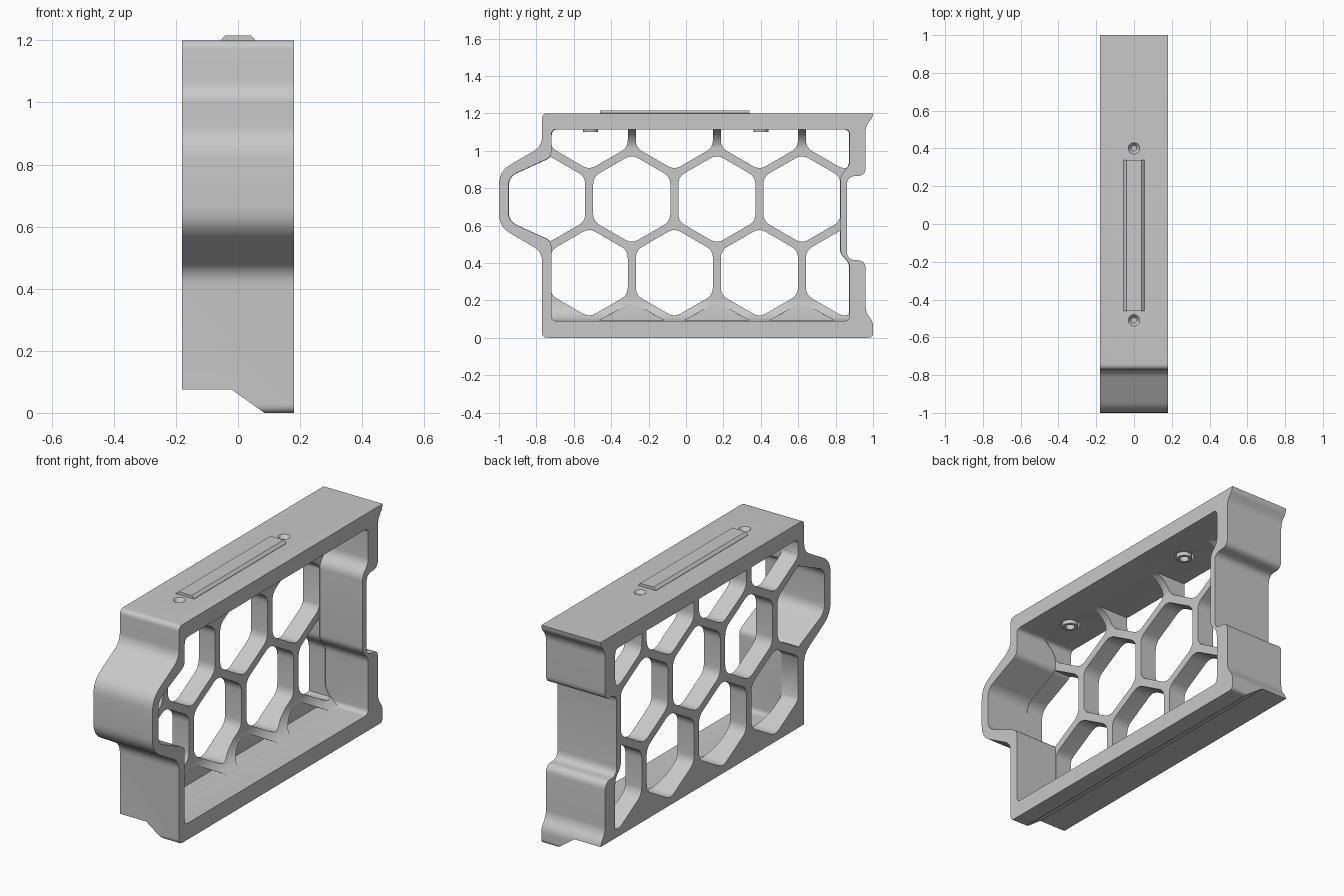
import bpy, bmesh, math
from mathutils import Vector

if "Cube" in bpy.data.objects:
    bpy.data.objects.remove(bpy.data.objects["Cube"], do_unlink=True)

grey = bpy.data.materials.new("plain grey")
grey.use_nodes = True
color = (0.58, 0.58, 0.58, 1)
grey.diffuse_color = color
grey.node_tree.nodes["Principled BSDF"].inputs["Base Color"].default_value = color


def rounded(points, steps=6):
    """Round each corner (u, v, size) of a closed outline."""
    out, n = [], len(points)
    for i, (u, v, d) in enumerate(points):
        p = Vector((u, v))
        if d == 0:
            out.append(p)
            continue
        before = Vector(points[i - 1][:2]) - p
        after = Vector(points[(i + 1) % n][:2]) - p
        a = p + before.normalized() * min(d, before.length * 0.47)
        b = p + after.normalized() * min(d, after.length * 0.47)
        for k in range(steps + 1):
            t = k / steps
            out.append(a * (1 - t) ** 2 + p * 2 * t * (1 - t) + b * t * t)
    return out


def make_object(name, bm):
    if bm.calc_volume(signed=True) < 0:
        bmesh.ops.reverse_faces(bm, faces=bm.faces)
    mesh = bpy.data.meshes.new(name)
    bm.to_mesh(mesh)
    bm.free()
    mesh.materials.append(grey)
    obj = bpy.data.objects.new(name, mesh)
    bpy.context.collection.objects.link(obj)
    return obj


def prism(name, outlines, axis, lo, hi):
    """Extrude outlines along x (y-z outlines) or y (x-z outlines)."""
    bm = bmesh.new()
    place = (lambda p, t: (t, p[0], p[1])) if axis == "x" else (lambda p, t: (p[0], t, p[1]))
    for pts in outlines:
        low = [bm.verts.new(place(p, lo)) for p in pts]
        high = [bm.verts.new(place(p, hi)) for p in pts]
        bm.faces.new(low)
        bm.faces.new(high[::-1])
        for i in range(len(pts)):
            bm.faces.new((low[i], low[i - 1], high[i - 1], high[i]))
    return make_object(name, bm)


def boolean(target, cutter, operation="DIFFERENCE", keep=False):
    mod = target.modifiers.new("cut", "BOOLEAN")
    mod.operation, mod.solver, mod.object = operation, "EXACT", cutter
    bpy.context.view_layer.objects.active = target
    bpy.ops.object.modifier_apply(modifier=mod.name)
    if not keep:
        bpy.data.objects.remove(cutter, do_unlink=True)


def cylinder(name, y, z, radius, depth, radius_top=None):
    bm = bmesh.new()
    bmesh.ops.create_cone(bm, cap_ends=True, segments=32, radius1=radius,
                          radius2=radius if radius_top is None else radius_top, depth=depth)
    bmesh.ops.translate(bm, verts=bm.verts, vec=(0, y, z))
    return make_object(name, bm)


def smooth(obj):
    bpy.ops.object.select_all(action="DESELECT")
    obj.select_set(True)
    bpy.context.view_layer.objects.active = obj
    bpy.ops.object.shade_smooth_by_angle(angle=math.radians(30))


HALF = 0.18
WEB = -0.08          # inner face of the honeycomb web
PITCH, RADIUS = 0.455, 0.238
FLOOR, CEILING = 0.09, 1.115

# Outer body with nose, notch and flared lips
outer = rounded([
    (-0.77, 0, 0.03), (-0.77, 0.46, 0.05), (-1, 0.594, 0.07), (-1, 0.89, 0.07),
    (-0.77, 1.024, 0.05), (-0.77, 1.2, 0.03), (1, 1.2, 0), (0.995, 1.175, 0.01),
    (0.96, 1.13, 0.03), (0.96, 0.865, 0.045), (0.86, 0.865, 0.05), (0.86, 0.415, 0.05),
    (0.96, 0.415, 0.045), (0.96, 0.14, 0.03), (1, 0.085, 0.025), (1, 0, 0.025)])
frame = prism("honeycomb_frame", [outer], "x", -HALF, HALF)

# Stepped underside
boolean(frame, prism("underside_cutter", [[(-0.4, 0.075), (-0.02, 0.075), (0.085, 0),
                                           (0.225, -0.1), (-0.4, -0.1)]], "y", -1.3, 1.3))

# Open cavity, with curved blends from the web to floor and ceiling
inner = rounded([
    (-0.72, FLOOR, 0.03), (-0.72, 0.518, 0.03), (-0.95, 0.623, 0.05), (-0.95, 0.861, 0.05),
    (-0.72, 0.966, 0.03), (-0.72, CEILING, 0.03), (0.875, CEILING, 0.03),
    (0.875, 0.92, 0.03), (0.825, 0.87, 0.03), (0.825, 0.45, 0.03),
    (0.875, 0.40, 0.03), (0.875, FLOOR, 0.03)])
cavity = prism("cavity_cutter", [inner], "x", WEB, 0.4)
BLEND = 0.12
for level, side in ((CEILING, 1), (FLOOR, -1)):
    arc = [(WEB - 0.002 + BLEND * (1 + math.cos(a)),
            level + side * (0.002 + BLEND * (math.sin(a) - 1)))
           for a in (math.pi / 2 * (1 + k / 10) for k in range(11))]
    back = level + side * 0.05
    profile = arc + [(WEB - 0.05, arc[-1][1]), (WEB - 0.05, back), (arc[0][0], back)]
    boolean(cavity, prism("blend", [profile], "y", -1.3, 1.3))


# Hexagonal cells, trimmed just inside the frame
def cell(y, z):
    corners = [math.radians(90 + 60 * k) for k in range(6)]
    return rounded([(y + RADIUS * math.cos(a), z + RADIUS * math.sin(a), 0.04) for a in corners], 5)


def row(z, shift):
    return [cell(-0.745 + shift + PITCH * k, z) for k in range(4)]


ROW = PITCH * math.sqrt(3) / 2
MID = 0.742
cells = prism("cell_cutter", row(MID, 0) + row(MID - ROW, PITCH / 2) + row(MID + ROW, PITCH / 2),
              "x", -0.3, 0.35)
pockets = prism("pocket_cutter", row(MID - 2 * ROW, 0)[1:], "x", WEB + 0.003, 0.35)
centre = Vector((-0.03, 0.6))
trim = prism("trim_cutter", [[centre + (p - centre) * 0.997 for p in inner]], "x", -0.38, 0.45)
boolean(cells, trim, "INTERSECT", keep=True)
boolean(pockets, trim, "INTERSECT")
for cutter in (cavity, cells, pockets):
    boolean(frame, cutter)

# Screw seats in the top: dimple above, counterbore and ring below
for y, end in ((0.4, "back"), (-0.51, "front")):
    boolean(frame, cylinder("dimple", y, 1.195, 0.015, 0.03, 0.038))
    boolean(frame, cylinder("bore", y, 1.12, 0.05, 0.05))
    ring = cylinder(end + "_seat_ring", y, 1.125, 0.04, 0.05)
    boolean(ring, cylinder("ring_hole", y, 1.1, 0.024, 0.05))
    smooth(ring)

smooth(frame)

# Raised rail with sloping sides on the top
rail = prism("top_rail", [[(-0.055, 1.195), (0.055, 1.195), (0.055, 1.202),
                           (0.04, 1.216), (-0.04, 1.216), (-0.055, 1.202)]],
             "y", -0.46, 0.34)
